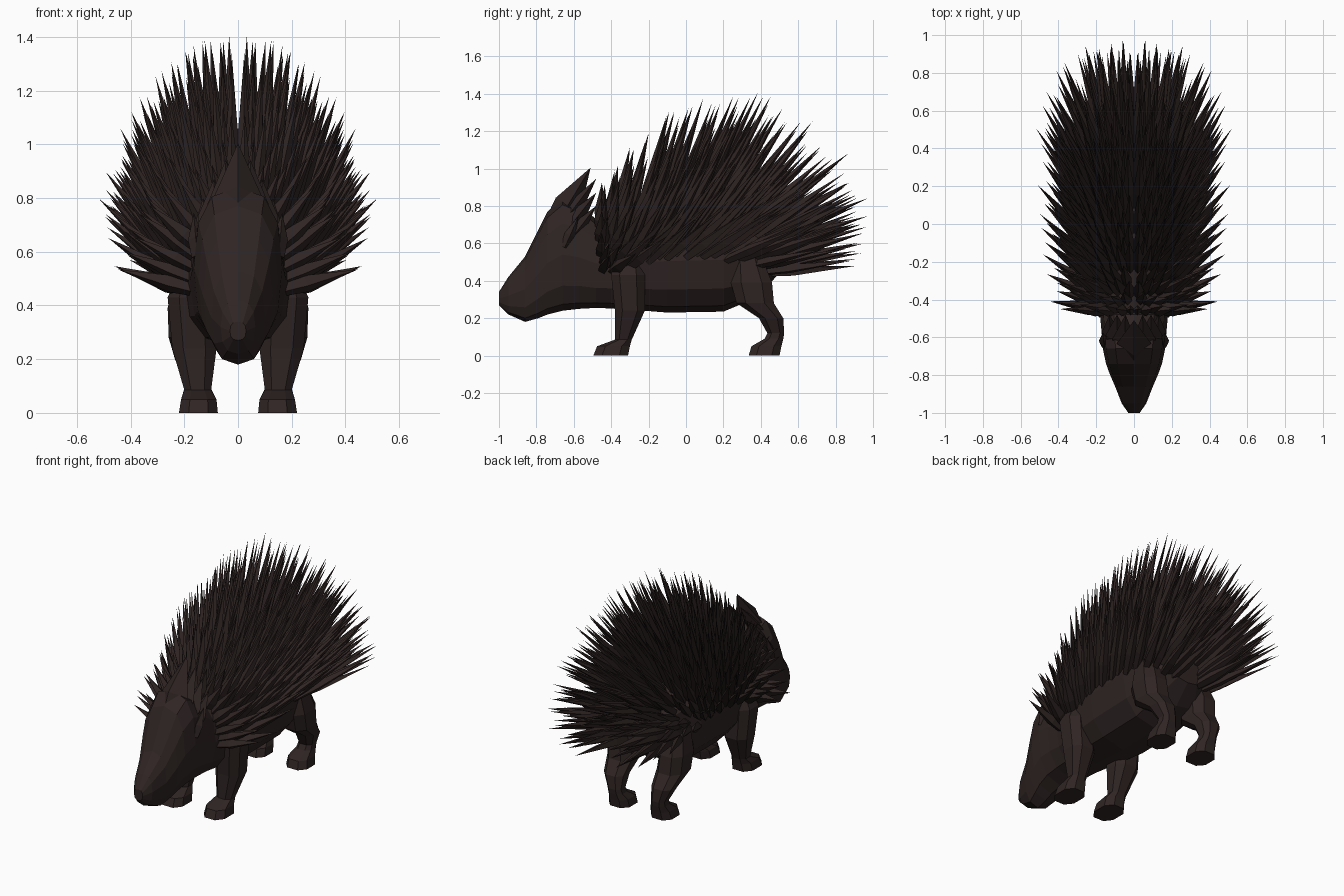
import bpy, bmesh, math, random
from mathutils import Vector

if "Cube" in bpy.data.objects:
    bpy.data.objects.remove(bpy.data.objects["Cube"])

random.seed(4)
mat = bpy.data.materials.new("dark brown")
mat.diffuse_color = (0.028, 0.018, 0.017, 1)
mat.use_nodes = True
mat.node_tree.nodes["Principled BSDF"].inputs["Base Color"].default_value = mat.diffuse_color


def finish(name, bm, mirror=False):
    bmesh.ops.recalc_face_normals(bm, faces=bm.faces)
    me = bpy.data.meshes.new(name)
    bm.to_mesh(me)
    bm.free()
    me.materials.append(mat)
    ob = bpy.data.objects.new(name, me)
    bpy.context.collection.objects.link(ob)
    if mirror:
        ob.modifiers.new("mirror", 'MIRROR').use_mirror_merge = False
    return ob


def loft(bm, rings):
    rows = [[bm.verts.new(p) for p in r] for r in rings]
    n = len(rows[0])
    for a, b in zip(rows, rows[1:]):
        for i in range(n):
            j = (i + 1) % n
            bm.faces.new((a[i], a[j], b[j], b[i]))
    bm.faces.new(rows[0])
    bm.faces.new(rows[-1])


def lerp_table(table, t):
    for a, b in zip(table, table[1:]):
        if t <= b[0]:
            f = (t - a[0]) / (b[0] - a[0])
            return [p + (q - p) * f for p, q in zip(a[1:], b[1:])]
    return list(table[-1][1:])


# Head and torso: y, bottom z, top z, half width
sections = [(-1.0, .27, .34, .03), (-.95, .22, .42, .065), (-.86, .18, .53, .10),
            (-.79, .20, .67, .13), (-.74, .22, .77, .148), (-.66, .24, .84, .165), (-.57, .25, .8, .172),
            (-.48, .255, .73, .18), (-.35, .25, .74, .21), (-.1, .23, .78, .245),
            (.2, .235, .79, .25), (.38, .31, .72, .22), (.48, .42, .62, .12)]
bm = bmesh.new()
rings = []
for y, z0, z1, w in sections:
    ring = []
    for i in range(12):
        a = math.tau * i / 12
        s, c = math.sin(a), math.cos(a)
        ring.append((w * math.copysign(abs(s) ** .75, s), y,
                     (z0 + z1) / 2 + (z1 - z0) / 2 * math.copysign(abs(c) ** .85, c)))
    rings.append(ring)
loft(bm, rings)
finish("head_and_body", bm)


# Legs: z, front y, back y, inner x, outer x
def leg(name, rows):
    bm = bmesh.new()
    rings = []
    for z, y0, y1, x0, x1 in rows:
        cx, cy, rx, ry = (x0 + x1) / 2, (y0 + y1) / 2, (x1 - x0) / 2, (y1 - y0) / 2
        rings.append([(cx + rx * u, cy + ry * v, z) for u, v in
                      ((1, .5), (.5, 1), (-.5, 1), (-1, .5), (-1, -.5), (-.5, -1), (.5, -1), (1, -.5))])
    loft(bm, rings)
    finish(name, bm, True)


leg("front_legs", [(.52, -.38, -.24, .1, .22), (.43, -.4, -.22, .09, .262), (.24, -.38, -.22, .08, .245),
                   (.085, -.38, -.29, .1, .2), (.05, -.475, -.3, .08, .212), (0, -.495, -.31, .075, .22)])
leg("hind_legs", [(.54, .25, .4, .1, .23), (.39, .24, .46, .1, .262), (.28, .27, .47, .09, .258),
                  (.2, .39, .52, .1, .235), (.12, .435, .525, .105, .2), (.09, .42, .52, .1, .2),
                  (.05, .35, .51, .08, .212), (0, .335, .5, .075, .22)])


# Spike with a swollen lower shaft, used for quills and crest
def spike(bm, base, tip, r, flat=1.0, mid=.3):
    base, tip = Vector(base), Vector(tip)
    d = (tip - base).normalized()
    u = d.cross(Vector((0, 1, .3))).normalized()
    v = d.cross(u)
    rows = []
    for f, k in ((0, .75), (mid, 1)):
        c = base.lerp(tip, f)
        rows.append([bm.verts.new(c + r * k * (u * a + v * b * flat))
                     for a, b in ((1, 0), (0, 1), (-1, 0), (0, -1))])
    end = bm.verts.new(tip)
    for i in range(4):
        j = (i + 1) % 4
        bm.faces.new((rows[0][i], rows[0][j], rows[1][j], rows[1][i]))
        bm.faces.new((rows[1][i], rows[1][j], end))
    bm.faces.new(rows[0])


# Crest of pointed tufts on the head
bm = bmesh.new()
spike(bm, (0, -.73, .64), (0, -.51, 1.005), .09, .85, .45)
finish("crest_centre", bm)
bm = bmesh.new()
for base, tip, r in (((.06, -.69, .66), (.045, -.48, .945), .06), ((.09, -.66, .64), (.09, -.48, .87), .06),
                     ((.115, -.64, .6), (.13, -.48, .8), .05)):
    spike(bm, base, tip, r, .8, .4)
finish("crest_sides", bm, True)

# Ears
bm = bmesh.new()
spike(bm, (.15, -.65, .58), (.165, -.575, .745), .03, 1, .4)
finish("ears", bm, True)

# Quills: station, tip y, tip height, tip half width, lowest tip angle, lowest root angle
tips = [(0, -.45, .43, .43, 91, 106), (.15, -.22, .7, .49, 79, 98), (.3, -.03, .84, .52, 73, 90),
        (.45, .17, .91, .535, 70, 84), (.65, .45, .89, .535, 71, 84), (.8, .66, .75, .49, 78, 90),
        (.92, .86, .58, .38, 86, 102), (1, .95, .43, .24, 90, 112), (1.1, .98, .27, .12, 94, 125)]
roots = [(0, .17, .22), (.2, .21, .24), (.45, .235, .26), (.75, .235, .26), (.9, .18, .2), (1.1, .09, .1)]
bm = bmesh.new()
stations = 20
for i in range(stations):
    t0 = 1.1 * i / (stations - 1)
    count = 10 if t0 < 1 else 7
    for j in range(count):
        t = min(1.1, max(0, t0 + random.uniform(-.02, .02)))
        f = (j + .1 + random.uniform(-.08, .12) + .45 * (i % 2)) / (count - .45)
        f = min(1, max(0, f))
        ty, th, tw, low, root_low = lerp_table(tips, t)
        rw, rh = lerp_table(roots, t)
        a = math.radians(1.5 + (low - 1.5) * f)
        b = math.radians(5 + (root_low - 5) * f)
        lean = .1 * f * f * max(0, min(1, t / .1)) * max(0, min(1, (.9 - t) / .3))
        base = Vector((rw * math.sin(b), -.46 + .89 * min(t, 1), .5 + rh * math.cos(b)))
        tip = Vector((tw * math.sin(a) + .008, ty + lean, .5 + th * math.cos(a)))
        tip = base.lerp(tip, random.uniform(.86, 1.03))
        spike(bm, base, tip, random.uniform(.026, .034))
finish("quills", bm, True)
